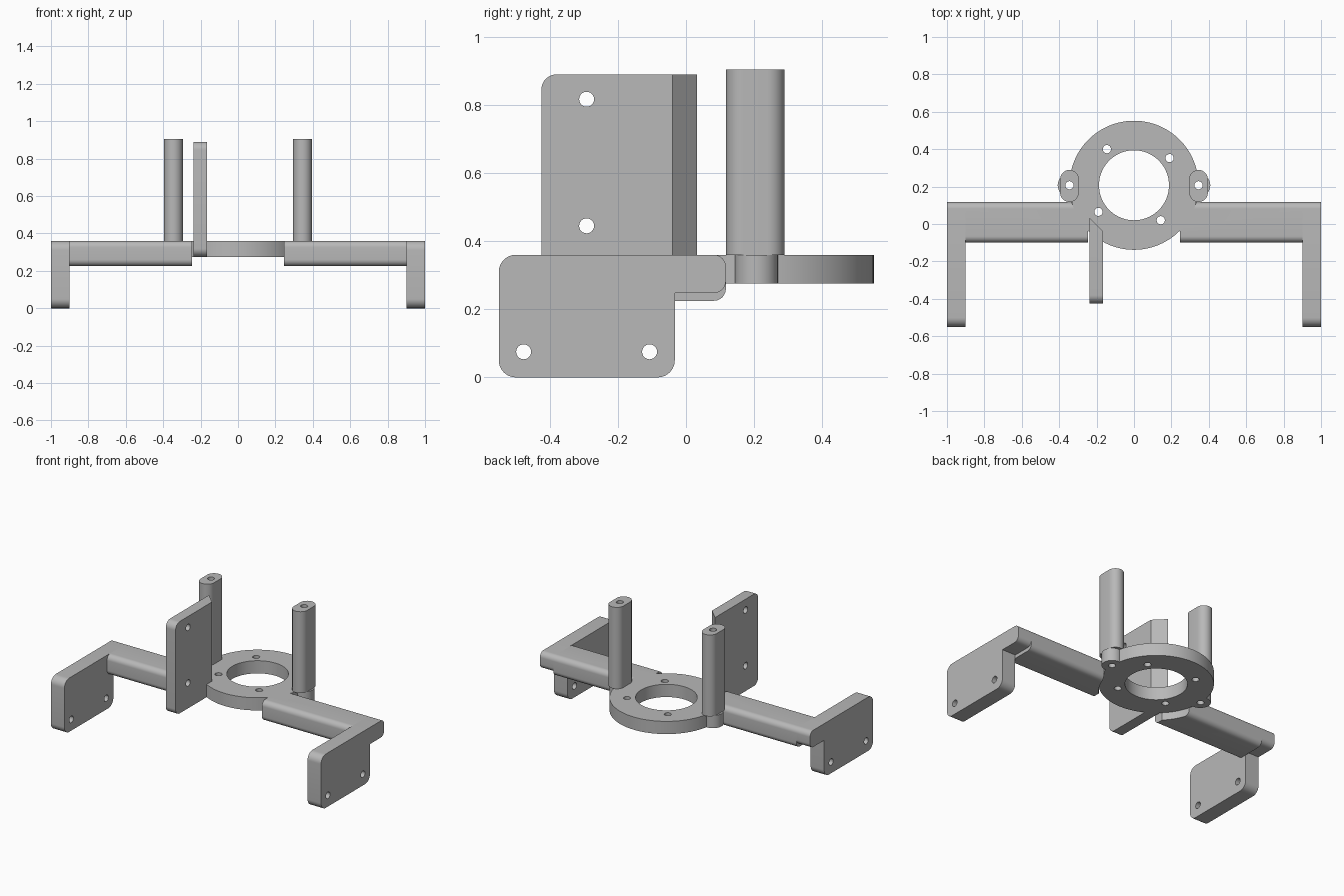
import bpy, bmesh, math
from mathutils import Vector

if "Cube" in bpy.data.objects:
    bpy.data.objects.remove(bpy.data.objects["Cube"], do_unlink=True)

grey = bpy.data.materials.new("plain grey")
grey.use_nodes = True
COLOUR = (0.48, 0.48, 0.48, 1)
grey.diffuse_color = COLOUR
grey.node_tree.nodes["Principled BSDF"].inputs["Base Color"].default_value = COLOUR

CENTRE = Vector((0, 0.207))
TOP, RING_BOTTOM = 0.36, 0.275
HOLE = 0.022


def rounded(corners, steps=10):
    """Outline from (u, v, radius) corners, each filleted by its radius."""
    out = []
    for i, (u, v, r) in enumerate(corners):
        p = Vector((u, v))
        if r == 0:
            out.append(p)
            continue
        a = (Vector(corners[i - 1][:2]) - p).normalized()
        b = (Vector(corners[(i + 1) % len(corners)][:2]) - p).normalized()
        half = a.angle(b) / 2
        c = p + (a + b).normalized() * r / math.sin(half)
        start = p + a * r / math.tan(half) - c
        end = p + b * r / math.tan(half) - c
        turn = math.atan2(start.x * end.y - start.y * end.x, start.dot(end))
        for k in range(steps + 1):
            t = turn * k / steps
            cs, sn = math.cos(t), math.sin(t)
            out.append(c + Vector((start.x * cs - start.y * sn,
                                   start.x * sn + start.y * cs)))
    return out


def circle(u, v, r, n=32):
    return [Vector((u + r * math.cos(math.tau * k / n),
                    v + r * math.sin(math.tau * k / n))) for k in range(n)]


def rect(u0, u1, v0, v1, r):
    return rounded([(u0, v0, r), (u1, v0, r), (u1, v1, r), (u0, v1, r)])


def prism(name, outline, axis, lo, hi):
    """Extrude an outline: axis X uses (y, z), axis Z uses (x, y)."""
    bm = bmesh.new()
    place = (lambda p: (lo, p.x, p.y)) if axis == "X" else (lambda p: (p.x, p.y, lo))
    verts = [bm.verts.new(place(p)) for p in outline]
    face = bm.faces.new(verts)
    res = bmesh.ops.extrude_face_region(bm, geom=[face])
    shift = Vector((hi - lo, 0, 0)) if axis == "X" else Vector((0, 0, hi - lo))
    bmesh.ops.translate(bm, vec=shift,
                        verts=[g for g in res["geom"] if isinstance(g, bmesh.types.BMVert)])
    bmesh.ops.remove_doubles(bm, verts=bm.verts, dist=1e-5)
    bmesh.ops.recalc_face_normals(bm, faces=bm.faces)
    mesh = bpy.data.meshes.new(name)
    bm.to_mesh(mesh)
    bm.free()
    mesh.materials.append(grey)
    obj = bpy.data.objects.new(name, mesh)
    bpy.context.collection.objects.link(obj)
    return obj


def combine(obj, tool, operation="DIFFERENCE"):
    bpy.context.view_layer.objects.active = obj
    mod = obj.modifiers.new("combine", "BOOLEAN")
    mod.operation, mod.object, mod.solver = operation, tool, "EXACT"
    bpy.ops.object.modifier_apply(modifier=mod.name)
    bpy.data.objects.remove(tool, do_unlink=True)


def drill(obj, axis, points, r=HOLE, n=24):
    for u, v in points:
        combine(obj, prism("drill", circle(u, v, r, n), axis, -2, 2))


def finish(obj):
    bpy.ops.object.select_all(action="DESELECT")
    obj.select_set(True)
    bpy.context.view_layer.objects.active = obj
    bpy.ops.object.shade_smooth_by_angle(angle=math.radians(30))


# Central ring with two side ears
POST_X = 0.345
ring = prism("mounting_ring", circle(*CENTRE, 0.345, 96), "Z", RING_BOTTOM, TOP)
for s in (-1, 1):
    ear = prism("ear", circle(s * POST_X, CENTRE.y, 0.063), "Z", RING_BOTTOM, TOP)
    combine(ring, ear, "UNION")
drill(ring, "Z", [CENTRE], 0.187, 96)
drill(ring, "Z", [(-0.145, 0.4), (0.19, 0.352), (0.143, 0.02), (-0.19, 0.065),
                  (-POST_X, CENTRE.y), (POST_X, CENTRE.y)])
finish(ring)

# Upright central plate with a slanted rear end
blade = prism("upright_plate",
              rounded([(-0.425, RING_BOTTOM, 0.045), (0.032, RING_BOTTOM, 0),
                       (0.032, 0.89, 0), (-0.425, 0.89, 0.045)]), "X", -0.237, -0.165)
slant = [Vector(p) for p in ((-0.237, 0.032), (-0.165, -0.04), (-0.1, -0.105), (-0.1, 0.2), (-0.237, 0.2))]
combine(blade, prism("slant_cutter", slant, "Z", -1, 2))
drill(blade, "X", [(-0.292, 0.817), (-0.292, 0.445)])
finish(blade)

for side, s in (("left", 1), ("right", -1)):
    # Tall post standing on the ring ear
    post = prism(side + "_post", rect(s * POST_X - 0.05, s * POST_X + 0.05, 0.118, 0.289, 0.05),
                 "Z", TOP, 0.905)
    drill(post, "Z", [(s * POST_X, CENTRE.y)])
    finish(post)

    # Horizontal arm, hollowed to meet the ring
    x0, x1 = sorted((s * 0.247, s * 0.9))
    arm = prism(side + "_arm", rect(-0.1, 0.117, 0.225, TOP, 0.035), "X", x0, x1)
    drill(arm, "Z", [CENTRE], 0.345, 96)
    finish(arm)

    # Outer side plate with a rear lip over the arm end
    x0, x1 = sorted((s * 0.9, s))
    plate = prism(side + "_side_plate",
                  rounded([(-0.55, 0, 0.05), (-0.033, 0, 0.05), (-0.033, 0.248, 0),
                           (0.117, 0.248, 0.035), (0.117, TOP, 0.035), (-0.55, TOP, 0.05)]),
                  "X", x0, x1)
    drill(plate, "X", [(-0.477, 0.075), (-0.107, 0.075)])
    finish(plate)
